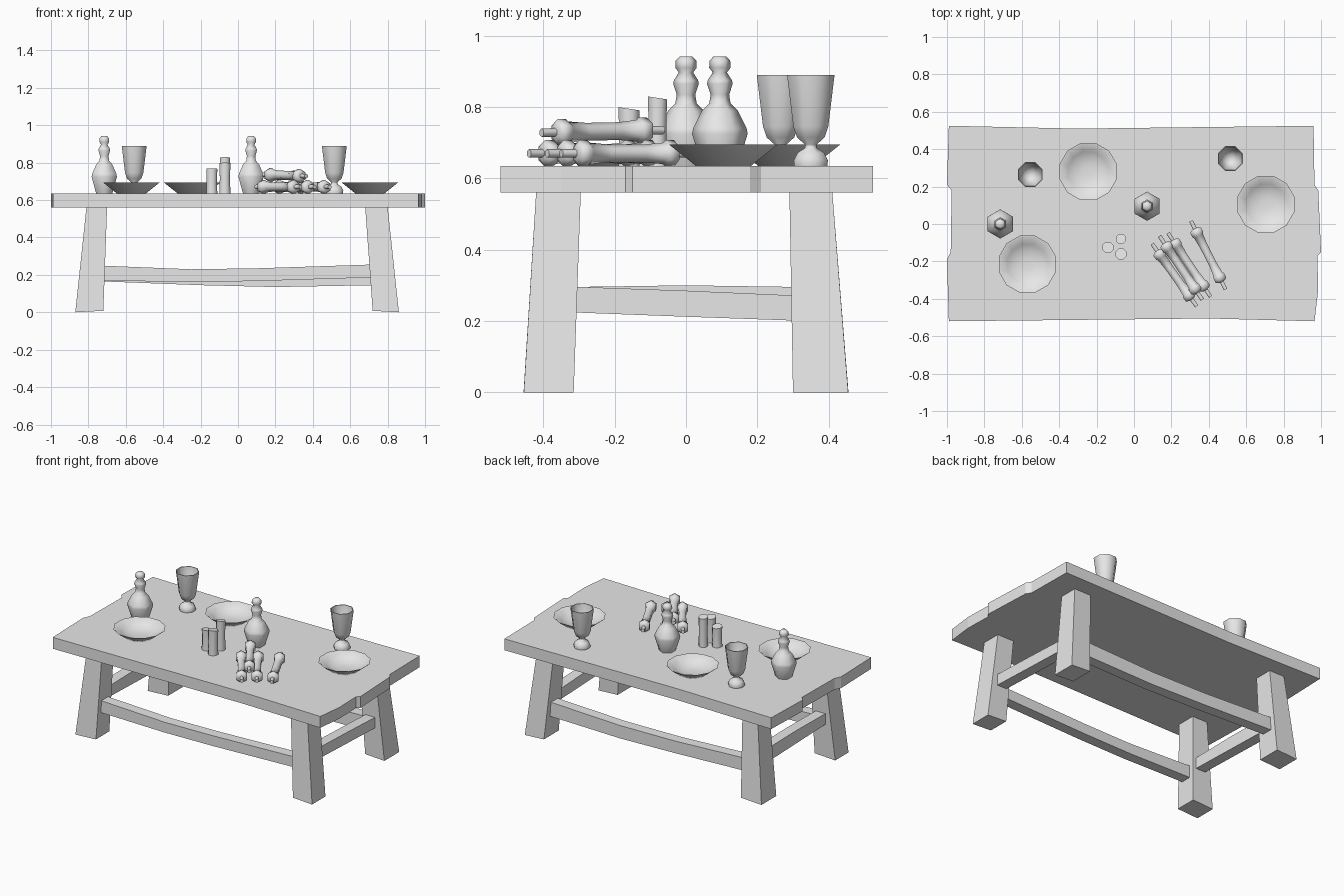
import bpy, bmesh, math
from mathutils import Vector

cube = bpy.data.objects.get("Cube")
if cube:
    bpy.data.objects.remove(cube, do_unlink=True)

TOP = 0.635      # table surface height
UNDER = 0.56     # underside of the tabletop

grey = bpy.data.materials.new("plain_grey")
grey.use_nodes = True
grey.diffuse_color = (0.8, 0.8, 0.8, 1)
grey.node_tree.nodes["Principled BSDF"].inputs["Base Color"].default_value = (0.8, 0.8, 0.8, 1)


def finish(name, bm, smooth_angle=None):
    bmesh.ops.recalc_face_normals(bm, faces=bm.faces)
    mesh = bpy.data.meshes.new(name)
    bm.to_mesh(mesh)
    bm.free()
    mesh.materials.append(grey)
    if smooth_angle:
        mesh.polygons.foreach_set("use_smooth", [True] * len(mesh.polygons))
        mesh.set_sharp_from_angle(angle=math.radians(smooth_angle))
    ob = bpy.data.objects.new(name, mesh)
    bpy.context.collection.objects.link(ob)
    return ob


def loft(name, sections, smooth_angle=None):
    """Join equal-sized rings of points into a capped solid."""
    bm = bmesh.new()
    rings = [[bm.verts.new(p) for p in ring] for ring in sections]
    n = len(rings[0])
    for a, b in zip(rings, rings[1:]):
        for i in range(n):
            j = (i + 1) % n
            bm.faces.new((a[i], a[j], b[j], b[i]))
    bm.faces.new(rings[0])
    bm.faces.new(rings[-1])
    return finish(name, bm, smooth_angle)


def lathe(name, profile, sides, phase=0.0, smooth_angle=70):
    """Turn (radius, height) points about z."""
    def ring(r, z):
        angles = [phase + math.tau * i / sides for i in range(sides)]
        return [(r * math.cos(a), r * math.sin(a), z) for a in angles]
    return loft(name, [ring(r, z) for r, z in profile], smooth_angle)


def rect(x0, x1, y0, y1, z):
    return [(x0, y0, z), (x1, y0, z), (x1, y1, z), (x0, y1, z)]


# Tabletop with worn, uneven ends
outline = [(-0.99, -0.52), (0.4, -0.505), (0.965, -0.52), (0.985, -0.35), (0.98, -0.17),
           (1.0, -0.15), (0.985, 0.18), (0.965, 0.21), (0.96, 0.525), (-0.3, 0.51),
           (-0.99, 0.525), (-1.0, 0.21), (-0.975, 0.18), (-0.98, -0.15), (-1.0, -0.19)]
loft("tabletop", [[(x, y, z) for x, y in outline] for z in (UNDER, TOP)])

# Splayed legs, tapering upward: (bottom span, top span)
leg_x = {"right": ((-0.87, -0.72), (-0.81, -0.7)), "left": ((0.72, 0.86), (0.68, 0.8))}
leg_y = {"front": ((-0.455, -0.315), (-0.42, -0.295)), "back": ((0.3, 0.455), (0.29, 0.41))}
for side, (xb, xt) in leg_x.items():
    for end, (yb, yt) in leg_y.items():
        bottom = [(x, y, 0.008 if abs(x) < 0.8 else 0.0) for x, y, z in rect(*xb, *yb, 0)]
        loft(f"{end}_{side}_leg", [bottom, rect(*xt, *yt, UNDER + 0.005)])


# Sagging rails between the legs: stations of (position, bottom, top)
def rail(name, centre, stations, along_x, half=0.035):
    sections = []
    for t, low, high in stations:
        pts = [(-half, low), (half, low), (half, high), (-half, high)]
        sections.append([(t, centre + o, z) if along_x else (centre + o, t, z) for o, z in pts])
    loft(name, sections)


rail("front_rail", -0.375, [(-0.75, 0.17, 0.25), (-0.25, 0.162, 0.23),
                            (0.1, 0.167, 0.235), (0.74, 0.187, 0.256)], True)
rail("back_rail", 0.37, [(-0.75, 0.166, 0.25), (-0.2, 0.145, 0.225),
                         (0.2, 0.135, 0.22), (0.74, 0.145, 0.24)], True)
rail("right_rail", -0.77, [(-0.34, 0.225, 0.295), (0, 0.215, 0.3), (0.34, 0.205, 0.295)], False)
rail("left_rail", 0.76, [(-0.34, 0.225, 0.297), (0, 0.212, 0.285), (0.34, 0.2, 0.27)], False)

# Six-sided bottles with stoppers
bottle = [(0.05, 0), (0.055, 0.015), (0.078, 0.09), (0.075, 0.105), (0.05, 0.155), (0.03, 0.175),
          (0.026, 0.2), (0.036, 0.23), (0.034, 0.24), (0.02, 0.262), (0.03, 0.275),
          (0.029, 0.295), (0.018, 0.307)]
for i, (x, y) in enumerate([(-0.715, 0), (0.07, 0.095)]):
    lathe(f"bottle_{i + 1}", bottle, 6, math.pi / 2).location = (x, y, TOP)

# Goblets, hollow
goblet = [(0.05, 0), (0.052, 0.015), (0.04, 0.037), (0.018, 0.05), (0.018, 0.06), (0.042, 0.08),
          (0.053, 0.11), (0.072, 0.255), (0.067, 0.255), (0.048, 0.112), (0.02, 0.088)]
for i, (x, y) in enumerate([(-0.555, 0.265), (0.515, 0.35)]):
    lathe(f"goblet_{i + 1}", goblet, 8, math.pi / 8).location = (x, y, TOP)

# Shallow bowls
bowl = [(0.08, 0), (0.158, 0.06), (0.152, 0.06), (0.11, 0.032), (0.075, 0.015), (0.03, 0.01)]
for i, (x, y) in enumerate([(-0.245, 0.28), (0.705, 0.105), (-0.57, -0.215)]):
    lathe(f"bowl_{i + 1}", bowl, 12, math.pi / 12).location = (x, y, TOP)

# Candles with slanted tops
for i, (x, y, r, h) in enumerate([(-0.14, -0.125, 0.032, 0.135), (-0.07, -0.08, 0.029, 0.195),
                                  (-0.07, -0.16, 0.032, 0.165)]):
    candle = lathe(f"candle_{i + 1}", [(r, 0), (r * 0.92, h * 0.5), (r, h)], 8, math.pi / 8, 50)
    for v in candle.data.vertices:
        if v.co.z > h - 0.01:
            v.co.z -= 0.15 * (v.co.y + r)
    candle.location = (x, y, TOP)

# Scrolls on rods, one resting on two others
half_scroll = [(0.012, 0), (0.012, 0.045), (0.022, 0.047), (0.037, 0.055), (0.037, 0.082),
               (0.03, 0.09), (0.025, 0.15)]
scroll = half_scroll + [(r, 0.41 - z) for r, z in reversed(half_scroll)]
ends = [((0.49, -0.35, 0.67), (0.305, 0.015, 0.67)),
        ((0.335, -0.44, 0.67), (0.1, -0.11, 0.67)),
        ((0.41, -0.39, 0.67), (0.19, -0.06, 0.67)),
        ((0.365, -0.405, 0.728), (0.14, -0.07, 0.735))]
for i, (a, b) in enumerate(ends):
    ob = lathe(f"scroll_{i + 1}", scroll, 6, math.pi / 6, 65)
    ob.location = a
    ob.rotation_euler = (Vector(b) - Vector(a)).to_track_quat("Z", "Y").to_euler()
